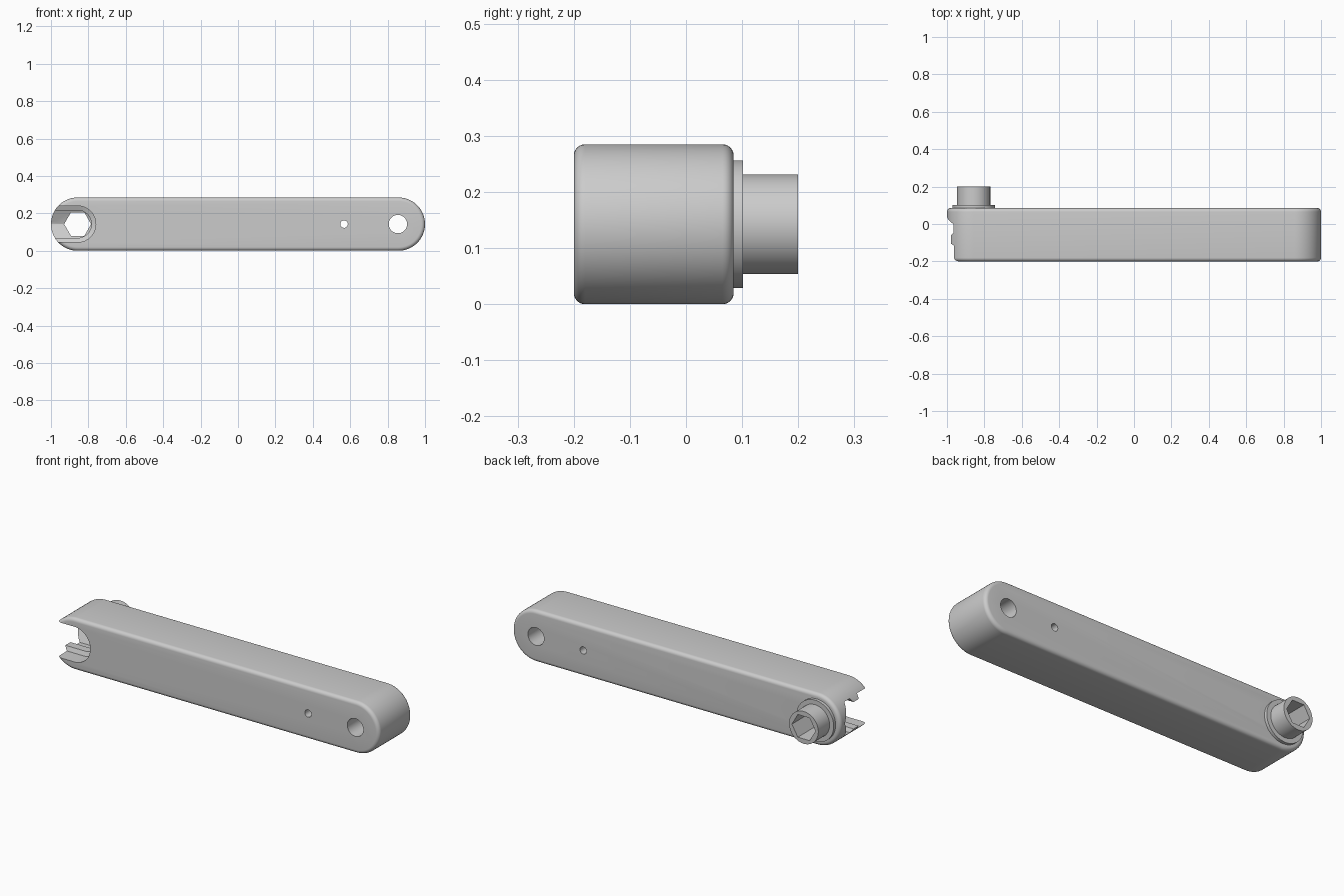
import bpy
import bmesh
from math import sin, cos, pi, radians

cube = bpy.data.objects.get("Cube")
if cube:
    bpy.data.objects.remove(cube)

MID = 0.1425        # half height of the arm, also its end radius
PIVOT = 1 - MID     # distance of both end centres from the middle

grey = bpy.data.materials.new("plain grey")
grey.use_nodes = True
grey.diffuse_color = (0.6, 0.6, 0.6, 1)
grey.node_tree.nodes["Principled BSDF"].inputs["Base Color"].default_value = (0.6, 0.6, 0.6, 1)


def outline(x0, x1, r, sides):
    """Stadium between two centres, or a regular polygon when they coincide."""
    if x0 == x1:
        angles = [2 * pi * i / sides for i in range(sides)]
        return [(x0 + r * cos(a), MID + r * sin(a)) for a in angles]
    half = sides // 2
    points = []
    for centre, start in ((x1, -pi / 2), (x0, pi / 2)):
        for i in range(half + 1):
            a = start + pi * i / half
            points.append((centre + r * cos(a), MID + r * sin(a)))
    return points


def loft(name, x0, x1, sections, sides=64):
    """Solid running along y through (y, radius) sections, capped at both ends."""
    bm = bmesh.new()
    rings = [[bm.verts.new((x, y, z)) for x, z in outline(x0, x1, r, sides)]
             for y, r in sections]
    count = len(rings[0])
    for a, b in zip(rings, rings[1:]):
        for i in range(count):
            j = (i + 1) % count
            bm.faces.new((a[i], a[j], b[j], b[i]))
    bm.faces.new(rings[0])
    bm.faces.new(rings[-1])
    bmesh.ops.recalc_face_normals(bm, faces=bm.faces)
    mesh = bpy.data.meshes.new(name)
    bm.to_mesh(mesh)
    bm.free()
    mesh.materials.append(grey)
    obj = bpy.data.objects.new(name, mesh)
    bpy.context.collection.objects.link(obj)
    return obj


def activate(obj):
    bpy.ops.object.select_all(action="DESELECT")
    obj.select_set(True)
    bpy.context.view_layer.objects.active = obj


def cut(obj, cutter):
    mod = obj.modifiers.new("cut", "BOOLEAN")
    mod.operation = "DIFFERENCE"
    mod.solver = "EXACT"
    mod.object = cutter
    activate(obj)
    bpy.ops.object.modifier_apply(modifier=mod.name)
    bpy.data.objects.remove(cutter)


# Arm with rounded front and back edges
FRONT, BACK, FILLET, STEPS = -0.2, 0.085, 0.02, 6
front_edge = []
for i in range(STEPS + 1):
    a = pi / 2 * i / STEPS
    front_edge.append((FRONT + FILLET * (1 - sin(a)), MID - FILLET * (1 - cos(a))))
front_edge.reverse()
back_edge = [(BACK + FRONT - y, r) for y, r in reversed(front_edge)]
arm = loft("arm", -PIVOT, PIVOT, front_edge + back_edge)

# Undercut slot, open at the right end, with a narrow lip and tapered floor
cut(arm, loft("slot_cutter", -1.3, -PIVOT, [
    (-0.25, 0.097), (-0.115, 0.097), (-0.105, 0.074), (-0.06, 0.074),
    (-0.048, 0.094), (0, 0.094), (0.045, 0.001)]))

# Round through holes
for x, r in ((0.855, 0.049), (0.567, 0.02)):
    cut(arm, loft("hole_cutter", x, x, [(-0.3, r), (0.3, r)], 48))

# Flanged boss on the back
boss = loft("boss", -PIVOT, -PIVOT, [
    (BACK, 0.114), (0.102, 0.114), (0.102, 0.089), (0.2, 0.089)])

# Hexagonal socket through the boss and the slot floor
for part in (arm, boss):
    cut(part, loft("hex_cutter", -PIVOT, -PIVOT, [(-0.03, 0.072), (0.3, 0.072)], 6))
    activate(part)
    bpy.ops.object.shade_smooth_by_angle(angle=radians(30))
